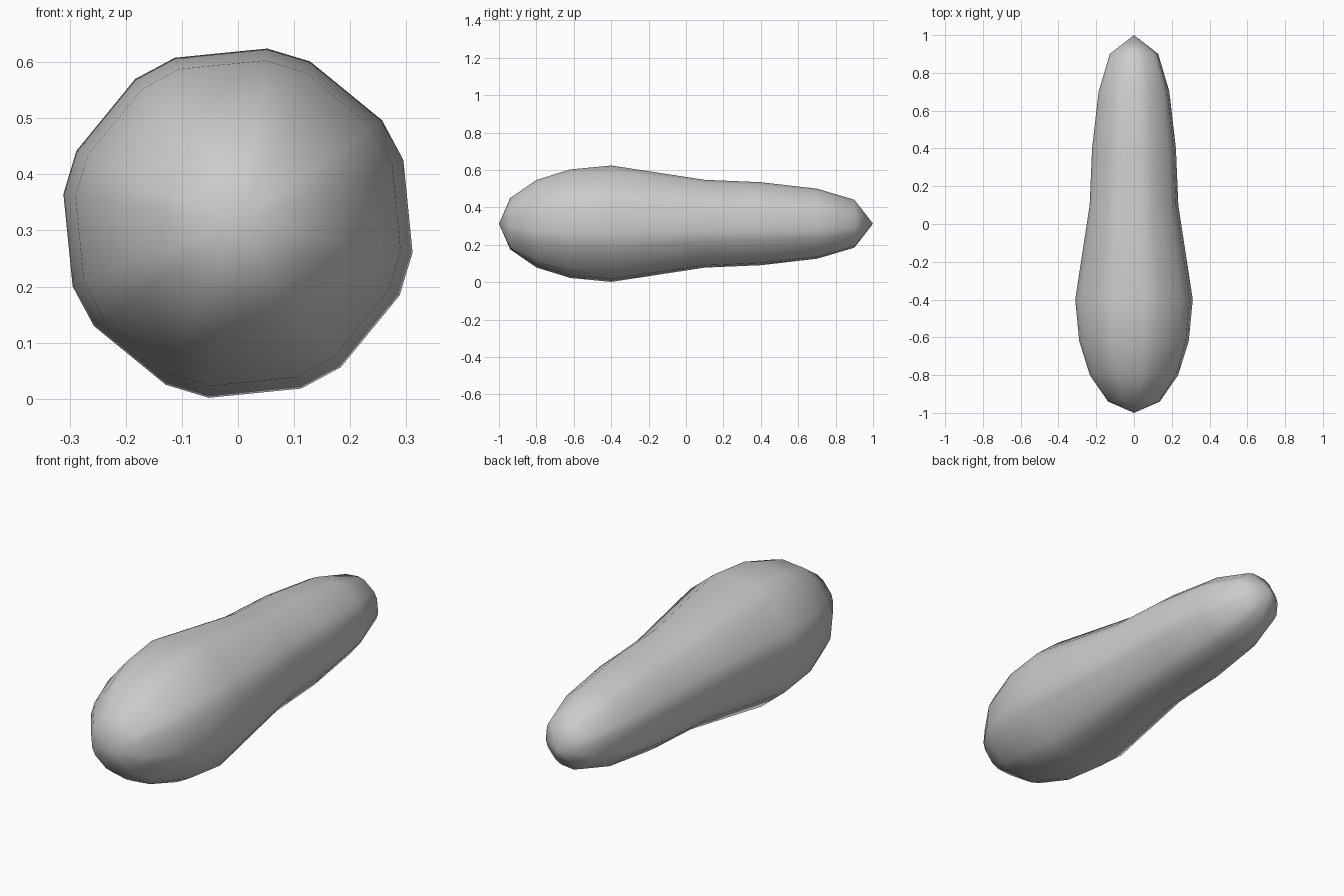
import bpy, bmesh
from math import cos, sin, radians

if "Cube" in bpy.data.objects:
    bpy.data.objects.remove(bpy.data.objects["Cube"])

CZ = 0.313
# (y, radius) of each ring between the two pointed ends
PROFILE = [(-0.94, 0.139), (-0.8, 0.237), (-0.62, 0.294), (-0.4, 0.3155),
           (0.1, 0.238), (0.4, 0.225), (0.7, 0.19), (0.9, 0.13)]
# octagon with chamfered corners: short and long sides alternate
ANGLES = [radians(45 * k + a) for k in range(8) for a in (20.9, 35.5)]

bm = bmesh.new()
rings = [[bm.verts.new((r * cos(a), y, CZ + r * sin(a))) for a in ANGLES]
         for y, r in PROFILE]
front_tip = bm.verts.new((0, -1, CZ))
back_tip = bm.verts.new((0, 1, CZ))

# side walls and end fans
n = len(ANGLES)
for i in range(n):
    j = (i + 1) % n
    for a, b in zip(rings, rings[1:]):
        bm.faces.new((a[i], a[j], b[j], b[i]))
    bm.faces.new((front_tip, rings[0][j], rings[0][i]))
    bm.faces.new((back_tip, rings[-1][i], rings[-1][j]))
bmesh.ops.recalc_face_normals(bm, faces=bm.faces[:])
for f in bm.faces:
    f.smooth = True

mesh = bpy.data.meshes.new("gourd_body")
bm.to_mesh(mesh)
bm.free()
body = bpy.data.objects.new("gourd_body", mesh)
bpy.context.collection.objects.link(body)
